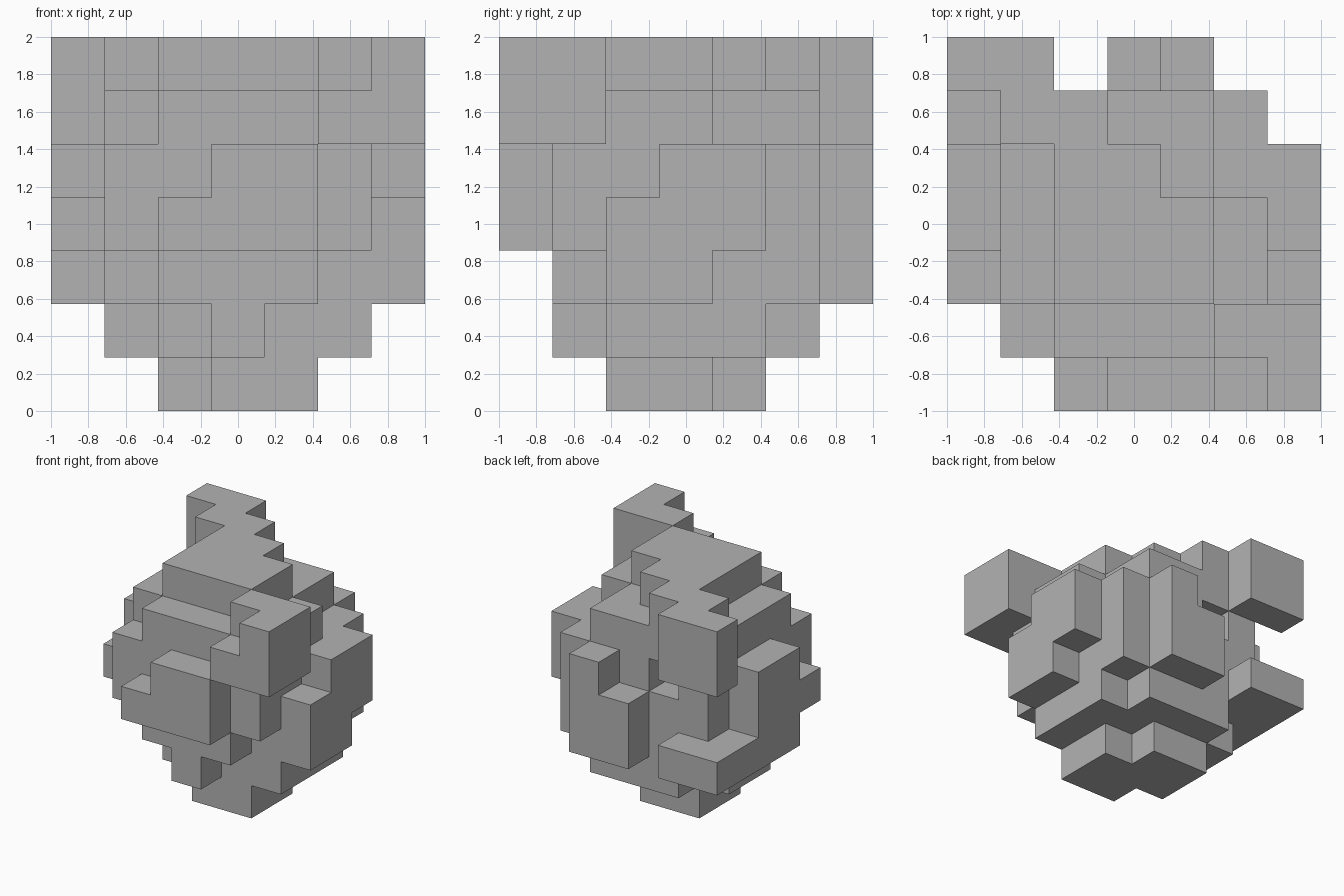
import bpy
import bmesh
from mathutils import Vector

default = bpy.data.objects.get("Cube")
if default:
    bpy.data.objects.remove(default, do_unlink=True)

GRID = 7
CELL = 2 / GRID
cells = set()


def fill(*boxes):
    """Fill blocks of the grid, each given as x, y and z ranges."""
    for x0, x1, y0, y1, z0, z1 in boxes:
        cells.update((x, y, z) for x in range(x0, x1)
                     for y in range(y0, y1) for z in range(z0, z1))


# Foot and the wider step above it
fill((3, 5, 2, 4, 0, 1), (2, 4, 3, 5, 0, 1))
fill((2, 6, 2, 3, 1, 2), (1, 6, 3, 5, 1, 2), (3, 4, 1, 2, 1, 2))

# Solid core
fill((1, 6, 2, 5, 2, 5))

# Front layer and the ledge standing out from it
fill((2, 5, 1, 2, 2, 6), (1, 6, 1, 2, 3, 5))
fill((2, 5, 0, 1, 3, 4), (3, 5, 0, 1, 4, 5))

# Overhanging block at the upper front left corner
fill((5, 7, 0, 2, 5, 6), (5, 7, 1, 2, 6, 7), (6, 7, 0, 1, 6, 7))

# Left side
fill((6, 7, 2, 4, 2, 4), (6, 7, 3, 5, 3, 5))

# Right side
fill((0, 1, 3, 5, 2, 5), (0, 1, 2, 3, 3, 4))

# Back layer, with a recess under the top
fill((2, 5, 5, 6, 1, 4), (1, 6, 5, 6, 2, 4))
fill((1, 2, 5, 6, 4, 5), (3, 6, 5, 6, 4, 5))

# Back ledge and back column
fill((0, 2, 5, 7, 2, 3))
fill((3, 5, 6, 7, 2, 4), (4, 5, 6, 7, 4, 5))

# Stepped top
fill((1, 6, 2, 4, 5, 6), (1, 5, 4, 6, 5, 6))
fill((2, 5, 2, 4, 6, 7), (2, 4, 4, 5, 6, 7), (1, 3, 5, 6, 6, 7))

# Spur at the upper back right corner
fill((0, 2, 6, 7, 5, 7))


def build_shell(name, material):
    """Skin the filled cells with only their outer faces."""
    bm = bmesh.new()
    corners = {}

    def corner(point):
        key = tuple(round(c) for c in point)
        if key not in corners:
            x, y, z = key
            half = GRID / 2
            corners[key] = bm.verts.new(
                ((x - half) * CELL, (y - half) * CELL, z * CELL))
        return corners[key]

    axes = [Vector(row) for row in ((1, 0, 0), (0, 1, 0), (0, 0, 1))]
    for cell in sorted(cells):
        base = Vector(cell)
        for i, normal in enumerate(axes):
            u, v = axes[(i + 1) % 3], axes[(i + 2) % 3]
            for side in (0, 1):
                step = normal if side else -normal
                if tuple(round(c) for c in base + step) in cells:
                    continue
                start = base + normal * side
                loop = [start, start + u, start + u + v, start + v]
                if not side:
                    loop.reverse()
                bm.faces.new([corner(p) for p in loop])

    mesh = bpy.data.meshes.new(name)
    bm.to_mesh(mesh)
    bm.free()
    mesh.materials.append(material)
    obj = bpy.data.objects.new(name, mesh)
    bpy.context.collection.objects.link(obj)
    return obj


# Plain grey
grey = bpy.data.materials.new("plain_grey")
grey.use_nodes = True
colour = (0.45, 0.45, 0.45, 1)
grey.diffuse_color = colour
grey.node_tree.nodes["Principled BSDF"].inputs["Base Color"].default_value = colour

build_shell("stepped_block_lump", grey)
